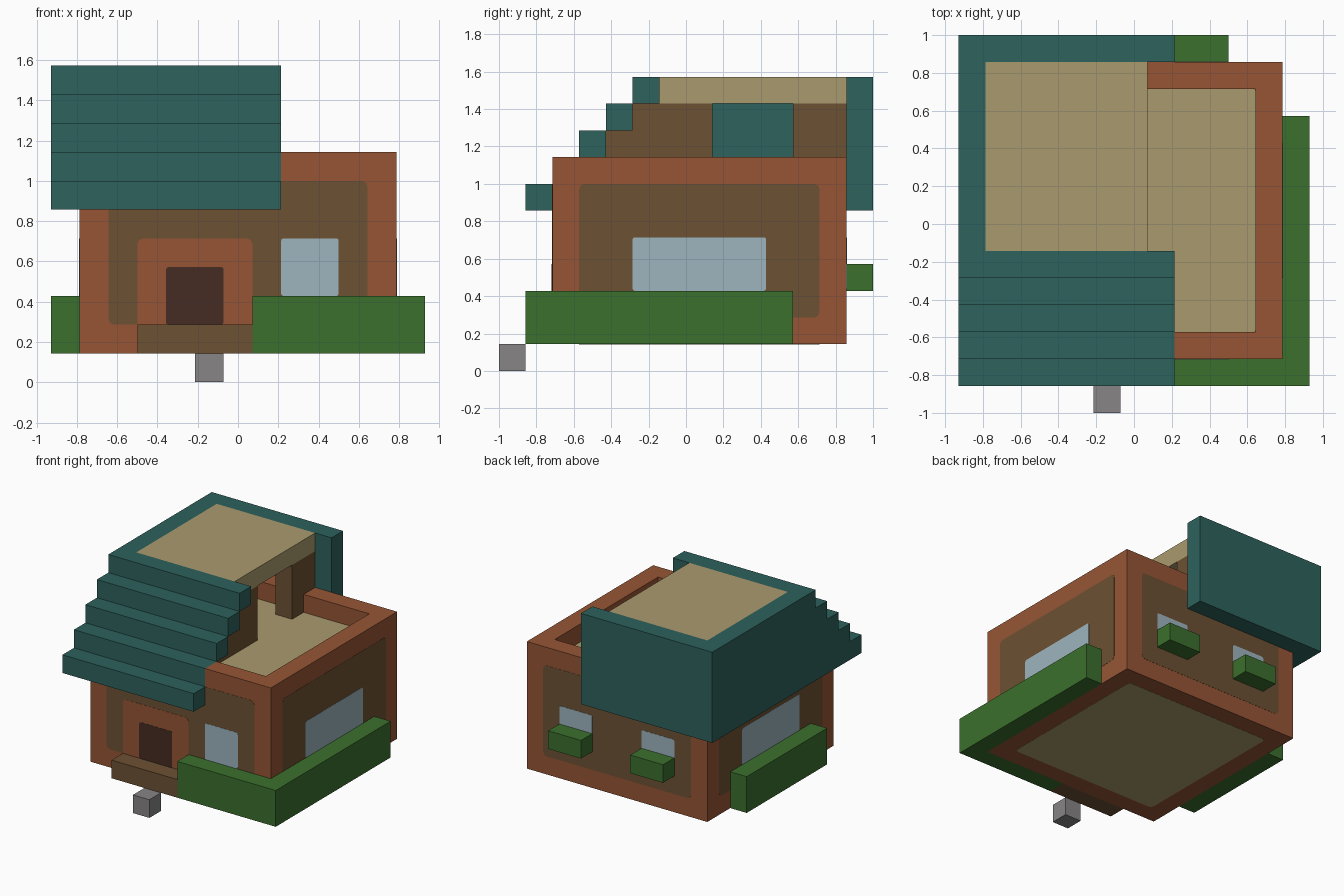
import bpy
import bmesh
from mathutils import Vector

UNIT = 1 / 7                      # size of one building block
ORIGIN = Vector((6.5, 7, 0))      # grid point at the world origin

cube = bpy.data.objects.get("Cube")
if cube:
    bpy.data.objects.remove(cube, do_unlink=True)


def material(name, *rgb):
    """Flat colour given as display values from 0 to 255."""
    lin = [((c / 255 + 0.055) / 1.055) ** 2.4 for c in rgb] + [1]
    mat = bpy.data.materials.new(name)
    mat.use_nodes = True
    mat.diffuse_color = lin
    mat.node_tree.nodes["Principled BSDF"].inputs["Base Color"].default_value = lin
    return mat


TEAL = material("teal_roof", 45, 98, 92)
ORANGE = material("terracotta", 150, 85, 53)
BROWN = material("brown_plaster", 109, 81, 51)
TAN = material("tan_floor", 170, 155, 110)
GREEN = material("hedge_green", 59, 112, 45)
BLUE = material("window_blue", 157, 181, 190)
DARK = material("door_brown", 70, 44, 35)
GREY = material("stone_grey", 135, 133, 134)


def finish(name, bm, mat):
    for v in bm.verts:
        v.co = (v.co - ORIGIN) * UNIT
    bmesh.ops.recalc_face_normals(bm, faces=bm.faces)
    mesh = bpy.data.meshes.new(name)
    bm.to_mesh(mesh)
    bm.free()
    mesh.materials.append(mat)
    obj = bpy.data.objects.new(name, mesh)
    bpy.context.collection.objects.link(obj)


def box(name, mat, x, y, z, axis=None, radius=0):
    """Box from three grid ranges; edges along axis may be rounded."""
    bm = bmesh.new()
    bmesh.ops.create_cube(bm, size=1)
    for v in bm.verts:
        v.co = [r[0] if c < 0 else r[1] for c, r in zip(v.co, (x, y, z))]
    if radius:
        edges = [e for e in bm.edges
                 if abs((e.verts[0].co - e.verts[1].co).normalized()[axis]) > 0.9]
        bmesh.ops.bevel(bm, geom=edges, offset=radius, segments=2,
                        profile=0.5, affect='EDGES')
    finish(name, bm, mat)


def plate(name, mat, axis, at, across, z, layer=1, radius=0.08):
    """Thin painted panel on a wall (axis 0 or 1) or a floor (axis 2)."""
    t = 0.01 * layer
    ranges = [across, z]
    ranges.insert(axis, (at - t, at + t))
    box(name, mat, *ranges, axis=axis, radius=radius)


def stair_prism(name, mat, x, front, back, base, steps):
    """Slab standing along y whose front edge climbs in unit steps."""
    outline = [(back, base)]
    for i in range(steps):
        outline += [(front + i, base + i), (front + i, base + i + 1)]
    outline.append((back, base + steps))
    bm = bmesh.new()
    face = bm.faces.new([bm.verts.new((x[0], y, z)) for y, z in outline])
    grown = bmesh.ops.extrude_face_region(bm, geom=[face])["geom"]
    bmesh.ops.translate(bm, vec=(x[1] - x[0], 0, 0),
                        verts=[g for g in grown if isinstance(g, bmesh.types.BMVert)])
    finish(name, bm, mat)


# House body, parapet and floors
box("house_body", ORANGE, (1, 12), (2, 13), (1, 7))
box("parapet_front", ORANGE, (8, 12), (2, 3), (7, 8))
box("parapet_back", ORANGE, (1, 12), (12, 13), (7, 8))
box("parapet_left", ORANGE, (11, 12), (3, 12), (7, 8))
box("parapet_right", ORANGE, (1, 2), (3, 12), (7, 8))
plate("terrace_floor", TAN, 2, 7, (2, 11), (3, 12))
plate("underside_panel", TAN, 2, 1, (2, 11), (3, 12), radius=0.2)

# Plaster panels and windows
for side, at in (("right", 1), ("left", 12)):
    plate(side + "_wall_panel", BROWN, 0, at, (3, 12), (2, 7), radius=0.2)
    plate(side + "_window", BLUE, 0, at, (5, 10), (3, 5), layer=2)
for side, at in (("front", 2), ("back", 13)):
    plate(side + "_wall_panel", BROWN, 1, at, (2, 11), (2, 7), radius=0.2)
    plate(side + "_window", BLUE, 1, at, (8, 10), (3, 5), layer=2)
plate("back_second_window", BLUE, 1, 13, (3, 5), (3, 5), layer=2)

# Doorway
plate("door_surround", ORANGE, 1, 2, (3, 7), (1, 5), layer=2, radius=0.2)
plate("door", DARK, 1, 2, (4, 6), (2, 4), layer=3)
box("doorstep", BROWN, (3, 7), (1, 2), (1, 2))
box("stepping_stone", GREY, (5, 6), (0, 1), (0, 1))

# Upper storey wall with an opening onto the terrace
stair_prism("upper_wall_front", BROWN, (6, 7), 3, 8, 7, 3)
box("upper_wall_back", BROWN, (6, 7), (11, 13), (8, 10))
box("upper_wall_back_base", BROWN, (6, 7), (11, 12), (7, 8))

# Stepped roof
stair_prism("roof_side", TEAL, (0, 1), 1, 14, 6, 5)
for i in range(5):
    box(f"roof_step_{i + 1}", TEAL, (1, 8), (1 + i, 2 + i), (6 + i, 7 + i))
box("roof_back", TEAL, (1, 8), (13, 14), (6, 11))
box("roof_deck", TAN, (1, 7), (6, 13), (10, 11))

# Hedges and planters
box("hedge_front", GREEN, (7, 13), (1, 2), (1, 3))
box("hedge_left", GREEN, (12, 13), (2, 11), (1, 3))
box("hedge_right", GREEN, (0, 1), (4, 11), (1, 3))
for i, x in enumerate((3, 8)):
    box(f"planter_{i + 1}", GREEN, (x, x + 2), (13, 14), (3, 4))
